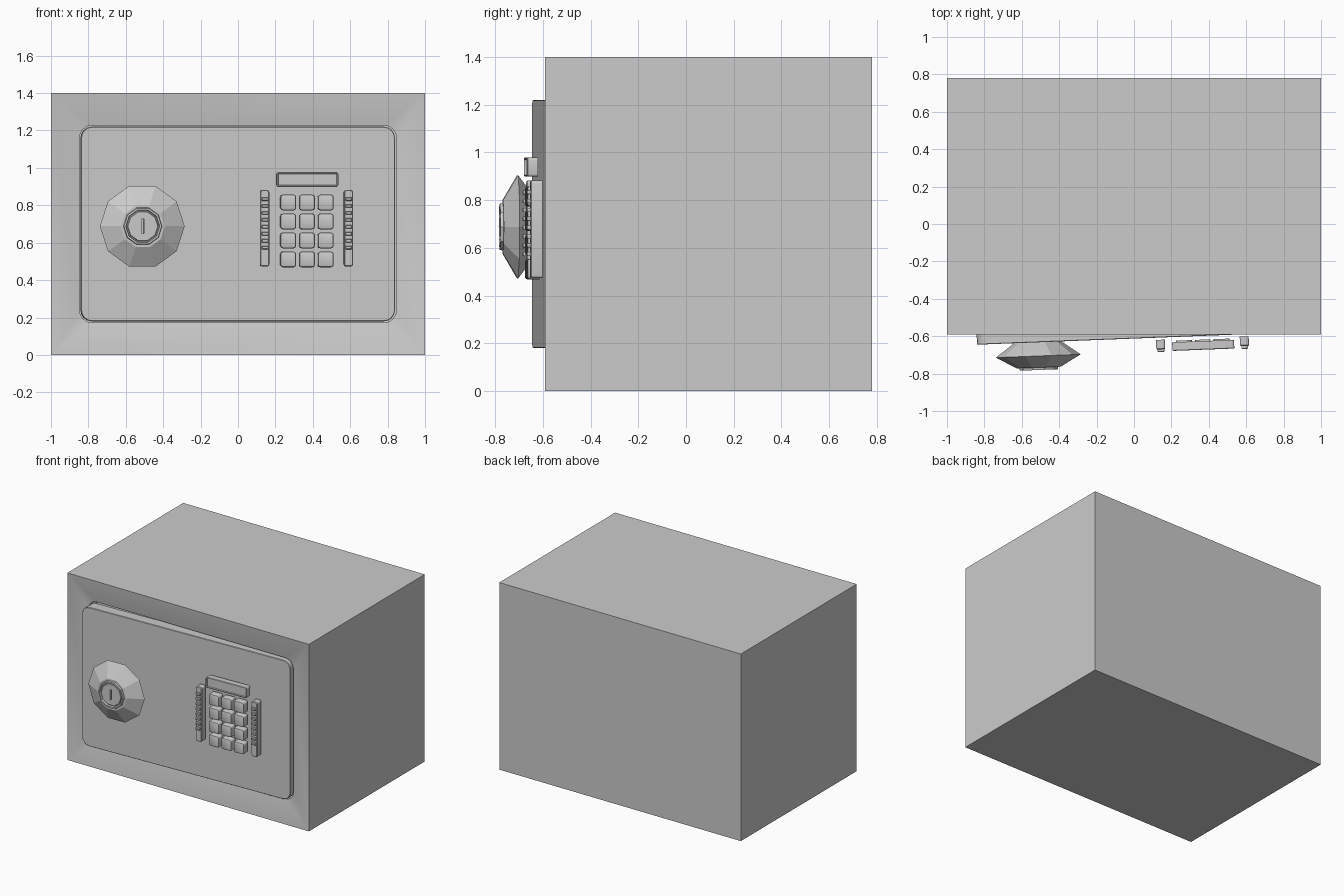
import bpy, bmesh
from math import sin, cos, pi, radians
from mathutils import Matrix

if "Cube" in bpy.data.objects:
    bpy.data.objects.remove(bpy.data.objects["Cube"])

# Door stands slightly ajar: local y = 0 is the door's front face
DOOR = Matrix.Translation((0, -0.6125, 0)) @ Matrix.Rotation(0.039, 4, 'Z')


def finish(bm, name, matrix=None, smooth=None):
    bmesh.ops.recalc_face_normals(bm, faces=bm.faces)
    me = bpy.data.meshes.new(name)
    bm.to_mesh(me)
    bm.free()
    ob = bpy.data.objects.new(name, me)
    bpy.context.collection.objects.link(ob)
    if matrix:
        ob.matrix_world = matrix
    if smooth:
        bpy.ops.object.select_all(action='DESELECT')
        ob.select_set(True)
        bpy.context.view_layer.objects.active = ob
        bpy.ops.object.shade_smooth_by_angle(angle=radians(smooth))
    return ob


def rounded(x0, x1, z0, z1, r, n=4):
    pts = []
    centres = [(x1 - r, z1 - r), (x0 + r, z1 - r), (x0 + r, z0 + r), (x1 - r, z0 + r)]
    for c, (cx, cz) in enumerate(centres):
        for i in range(n + 1):
            a = (c + i / n) * pi / 2
            pts.append((cx + r * cos(a), cz + r * sin(a)))
    return pts


def bridge(bm, a, b):
    n = len(a)
    for i in range(n):
        j = (i + 1) % n
        bm.faces.new((a[i], a[j], b[j], b[i]))


def plate(name, x0, x1, z0, z1, r, steps, n=3):
    """Rounded plate lofted through (inset, height above door) steps."""
    bm = bmesh.new()
    rings = []
    for inset, d in steps:
        pts = rounded(x0 + inset, x1 - inset, z0 + inset, z1 - inset, max(r - inset, 0.002), n)
        rings.append([bm.verts.new((x, -d, z)) for x, z in pts])
    for a, b in zip(rings, rings[1:]):
        bridge(bm, a, b)
    bm.faces.new(rings[0])
    bm.faces.new(rings[-1])
    return finish(bm, name, DOOR, 35)


# Safe body: plain box with a sloped frame running in to a rounded door opening
FRONT, BACK, TOP, N = -0.59, 0.78, 1.4, 4
bm = bmesh.new()
corners = [(1, TOP), (-1, TOP), (-1, 0), (1, 0)]
front = [bm.verts.new((x, FRONT, z)) for x, z in corners]
back = [bm.verts.new((x, BACK, z)) for x, z in corners]
bridge(bm, front, back)
bm.faces.new(back)
opening = rounded(-0.847, 0.847, 0.173, 1.227, 0.065, N)
rim = [bm.verts.new((x, -0.555, z)) for x, z in opening]
floor = [bm.verts.new((x, -0.46, z)) for x, z in opening]
bridge(bm, rim, floor)
bm.faces.new(floor)
for c in range(4):
    base = c * (N + 1)
    for i in range(N):
        bm.faces.new((front[c], rim[base + i], rim[base + i + 1]))
    nxt = (c + 1) % 4
    bm.faces.new((front[c], rim[base + N], rim[nxt * (N + 1)], front[nxt]))
finish(bm, "safe_body", smooth=30)

# Door
plate("door", -0.84, 0.84, 0.18, 1.22, 0.06, [(0, -0.08), (0, -0.003), (0.003, 0)], N)

# Ten-sided dial with a small raised lock in the middle
bm = bmesh.new()
profile = [(0.12, -0.005), (0.227, 0.073), (0.118, 0.135), (0.104, 0.135),
           (0.101, 0.148), (0.091, 0.148), (0.088, 0.134), (0.083, 0.134),
           (0.080, 0.143)]
rings = [[bm.verts.new((r * cos(k * pi / 5), -d, r * sin(k * pi / 5))) for k in range(10)]
         for r, d in profile]
for a, b in zip(rings, rings[1:]):
    bridge(bm, a, b)
bm.faces.new(rings[0])
bm.faces.new(rings[-1])
at = DOOR @ Matrix.Translation((-0.515, 0, 0.688))
dial = finish(bm, "dial", at)

# Key slot
bm = bmesh.new()
bmesh.ops.create_cube(bm, size=1, matrix=Matrix.Translation((0, -0.14, 0)) @ Matrix.Diagonal((0.012, 0.04, 0.076, 1)))
slot = finish(bm, "key_slot_cutter", at)
slot.hide_render = True
slot.display_type = 'WIRE'
cut = dial.modifiers.new("slot", 'BOOLEAN')
cut.operation = 'DIFFERENCE'
cut.solver = 'EXACT'
cut.object = slot

# Display window above the keys
plate("display", 0.203, 0.534, 0.898, 0.978, 0.012,
      [(0, 0.028), (0, 0.071), (0.003, 0.074), (0.007, 0.074), (0.010, 0.067)])

# Keypad
for row in range(4):
    for col in range(3):
        x, z = 0.267 + 0.1 * col, 0.815 - 0.1015 * row
        plate(f"key_{row}_{col}", x - 0.042, x + 0.042, z - 0.042, z + 0.042, 0.014,
              [(0, 0.02), (0, 0.062), (0.003, 0.069), (0.007, 0.071)])

# Side grips with ridges
for side, x in (("left", 0.141), ("right", 0.589)):
    plate(f"grip_{side}", x - 0.024, x + 0.024, 0.473, 0.882, 0.012,
          [(0, 0.012), (0, 0.058), (0.004, 0.063)])
    for i in range(8):
        z = 0.574 + 0.037 * i
        plate(f"ridge_{side}_{i}", x - 0.017, x + 0.019, z - 0.009, z + 0.009, 0.004,
              [(0, 0.055), (0, 0.075), (0.003, 0.078)], 2)
